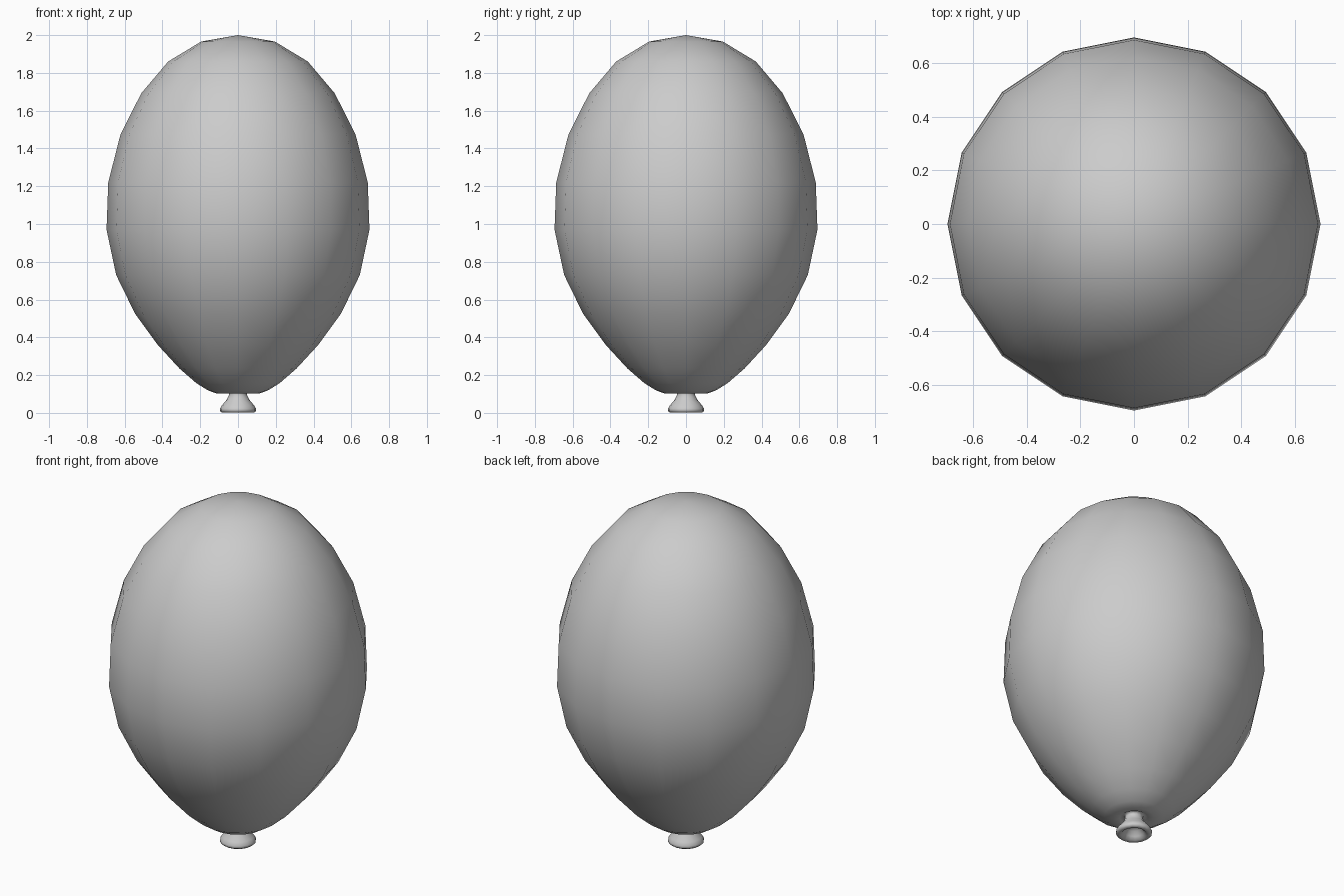
import bpy, bmesh
from math import cos, sin, pi

if "Cube" in bpy.data.objects:
    bpy.data.objects.remove(bpy.data.objects["Cube"])


def lathe(name, profile, sides):
    """Revolve (radius, z) points around z; radius 0 makes a pole."""
    bm = bmesh.new()
    rings = []
    for r, z in profile:
        if r == 0:
            rings.append([bm.verts.new((0, 0, z))] * sides)
        else:
            rings.append([bm.verts.new((r * cos(2 * pi * i / sides),
                                        r * sin(2 * pi * i / sides), z))
                          for i in range(sides)])
    for a, b in zip(rings, rings[1:]):
        for i in range(sides):
            j = (i + 1) % sides
            corners = list(dict.fromkeys((a[i], a[j], b[j], b[i])))
            bm.faces.new(corners)
    bmesh.ops.recalc_face_normals(bm, faces=bm.faces)
    for f in bm.faces:
        f.smooth = True
    mesh = bpy.data.meshes.new(name)
    bm.to_mesh(mesh)
    bm.free()
    obj = bpy.data.objects.new(name, mesh)
    bpy.context.collection.objects.link(obj)
    return obj


# Inflated body, tucked in slightly around the neck
body = [(0, 2.0), (0.195, 1.966), (0.37, 1.86), (0.512, 1.692),
        (0.622, 1.475), (0.687, 1.22), (0.696, 0.97), (0.645, 0.73),
        (0.545, 0.525), (0.425, 0.36), (0.31, 0.235), (0.22, 0.157),
        (0.157, 0.118), (0.11, 0.102), (0.075, 0.105), (0.05, 0.118)]

# Neck flaring to a rolled lip with a hollow mouth
neck = [(0.048, 0.095), (0.06, 0.07), (0.085, 0.04), (0.096, 0.022),
        (0.096, 0.01), (0.085, 0.001), (0.068, 0.004), (0.052, 0.02),
        (0.038, 0.045), (0, 0.055)]

lathe("balloon", body + neck, 16)
